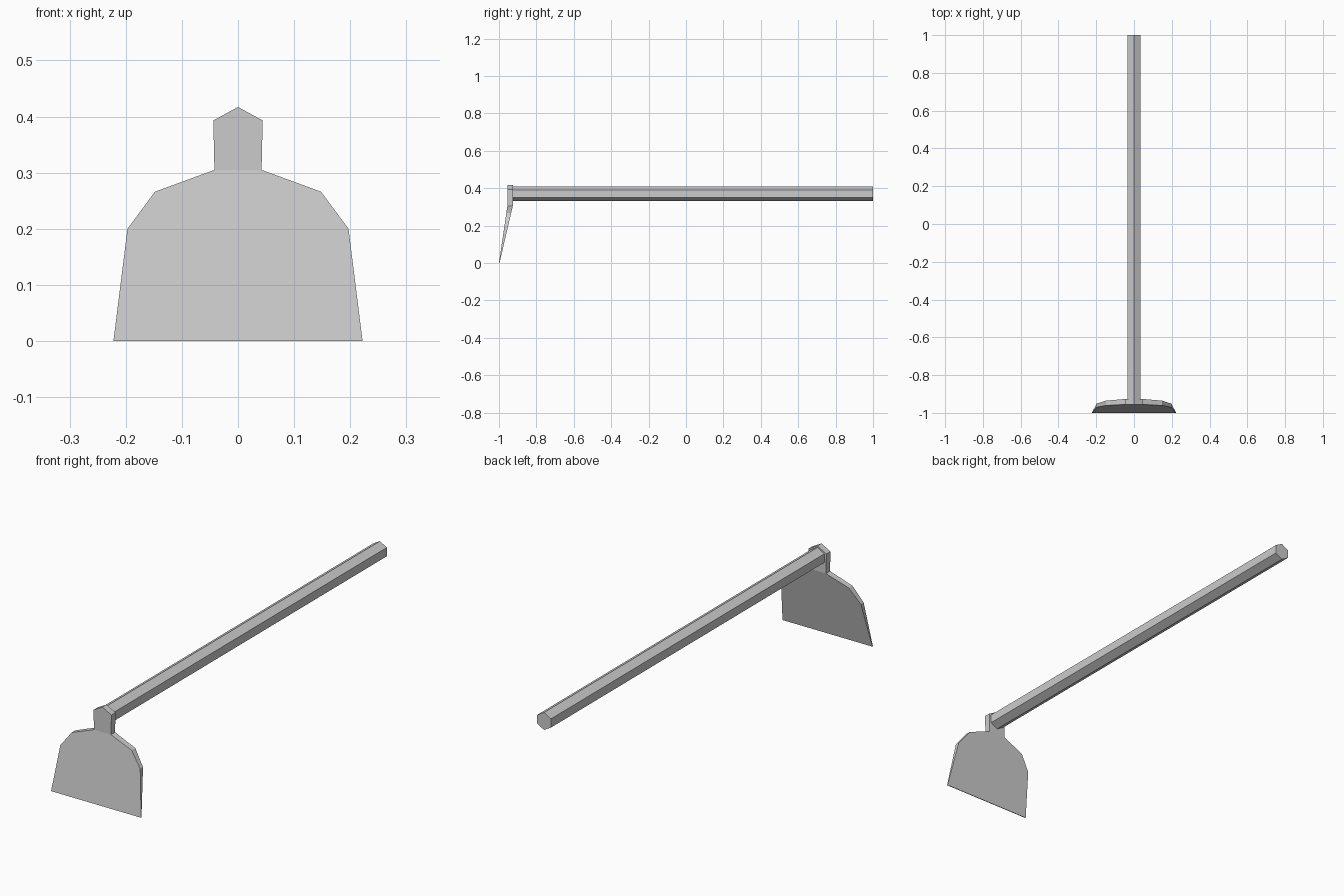
import bpy
import bmesh
from math import radians

cube = bpy.data.objects.get("Cube")
if cube:
    bpy.data.objects.remove(cube, do_unlink=True)

grey = bpy.data.materials.new("plain_grey")
grey.use_nodes = True
colour = (0.6, 0.6, 0.6, 1)
grey.diffuse_color = colour
grey.node_tree.nodes["Principled BSDF"].inputs["Base Color"].default_value = colour


def slab(name, outline, front, back):
    """Mirrored right-hand outline, with front and back depth given by height."""
    loop = outline + [(-x, z) for x, z in reversed(outline) if x > 0]
    bm = bmesh.new()
    near = [bm.verts.new((x, front(z), z)) for x, z in loop]
    far = [bm.verts.new((x, back(z), z)) for x, z in loop]
    bm.faces.new(near)
    bm.faces.new(far[::-1])
    for i in range(len(loop)):
        j = (i + 1) % len(loop)
        bm.faces.new((near[j], near[i], far[i], far[j]))
    bmesh.ops.recalc_face_normals(bm, faces=bm.faces)
    mesh = bpy.data.meshes.new(name)
    bm.to_mesh(mesh)
    bm.free()
    mesh.materials.append(grey)
    obj = bpy.data.objects.new(name, mesh)
    bpy.context.collection.objects.link(obj)
    return obj


# Blade: tapers from the neck down to a thin cutting edge
neck = 0.305
slab("blade",
     [(0.222, 0), (0.197, 0.2), (0.148, 0.266), (0.042, neck)],
     lambda z: -1 + 0.045 * z / neck,
     lambda z: -0.997 + 0.071 * z / neck)

# Head plate: upright, with a pointed top
slab("head_plate",
     [(0.042, neck), (0.044, 0.393), (0, 0.417)],
     lambda z: -0.955,
     lambda z: -0.926)

# Handle: long hexagonal pole with an edge on top
start, end = -0.93, 1.0
bpy.ops.mesh.primitive_cylinder_add(
    vertices=6, radius=0.039, depth=end - start,
    location=(0, (start + end) / 2, 0.371), rotation=(radians(90), 0, 0))
handle = bpy.context.object
handle.name = "handle"
handle.data.materials.append(grey)
